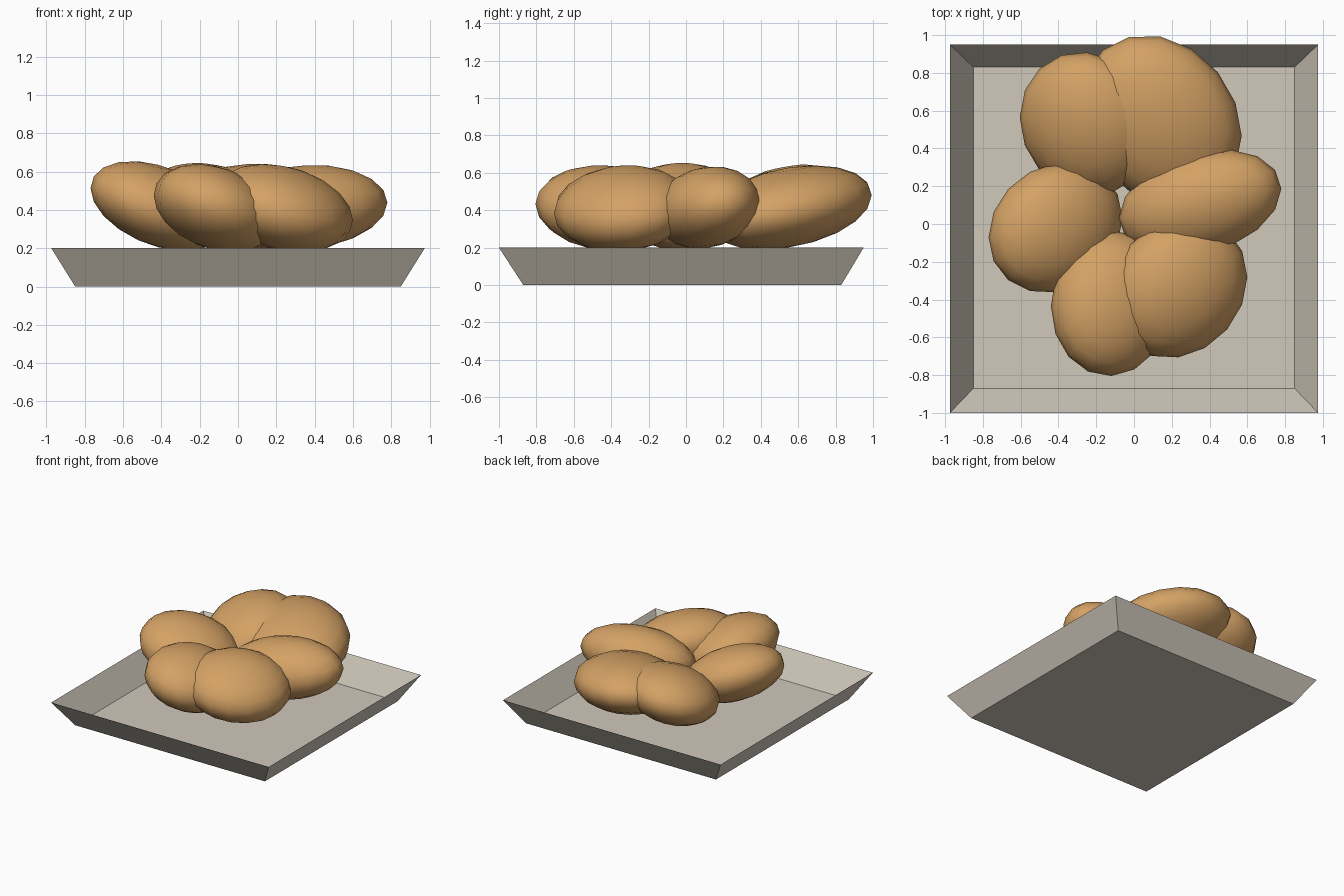
import bpy, bmesh
from math import sqrt
from mathutils import Matrix, Vector

if "Cube" in bpy.data.objects:
    bpy.data.objects.remove(bpy.data.objects["Cube"])


def material(name, rgb):
    m = bpy.data.materials.new(name)
    m.diffuse_color = (*rgb, 1)
    m.use_nodes = True
    m.node_tree.nodes["Principled BSDF"].inputs["Base Color"].default_value = m.diffuse_color
    return m


def add_object(name, bm, mat, smooth):
    bmesh.ops.recalc_face_normals(bm, faces=bm.faces)
    mesh = bpy.data.meshes.new(name)
    for f in bm.faces:
        f.smooth = smooth
    bm.to_mesh(mesh)
    bm.free()
    mesh.materials.append(mat)
    obj = bpy.data.objects.new(name, mesh)
    bpy.context.collection.objects.link(obj)
    return obj


def ellipsoid(half, lean):
    """Matrix turning a unit sphere into a leaning ellipsoid with the given half extents."""
    hx, hy, hz = half
    xy, xz, yz = lean
    b, c = xy / hx, xz / hx
    d = sqrt(hy * hy - b * b)
    e = (yz - b * c) / d
    f = sqrt(hz * hz - c * c - e * e)
    return Matrix(((hx, 0, 0), (b, d, 0), (c, e, f))).to_4x4()


crust = material("crust", (0.66, 0.36, 0.13))
ceramic = material("ceramic", (0.63, 0.58, 0.50))

# Tray: open thin sheet with sloping walls
bm = bmesh.new()
bmesh.ops.create_cube(bm, size=2)
bmesh.ops.delete(bm, geom=[f for f in bm.faces if f.normal.z > 0.5], context='FACES_ONLY')
for v in bm.verts:
    if v.co.z > 0:
        v.co = (v.co.x * 0.975, v.co.y * 0.975 - 0.025, 0.2)
    else:
        v.co = (v.co.x * 0.85, v.co.y * 0.85 - 0.02, 0)
add_object("tray", bm, ceramic, False)

# Buns: centre, half extents, lean (xy, xz, yz)
buns = [
    ("back_left_bun", (-0.25, 0.53, 0.42), (0.355, 0.38, 0.225), (-0.012, 0.01, 0.025)),
    ("back_right_bun", (0.14, 0.55, 0.415), (0.43, 0.45, 0.225), (-0.036, -0.015, 0.031)),
    ("left_bun", (-0.415, -0.02, 0.42), (0.355, 0.345, 0.235), (0.018, -0.033, 0.0)),
    ("right_bun", (0.35, 0.11, 0.415), (0.43, 0.285, 0.22), (0.033, 0.01, 0.009)),
    ("front_right_bun", (0.235, -0.335, 0.41), (0.365, 0.375, 0.23), (0.02, -0.023, 0.007)),
    ("front_left_bun", (-0.12, -0.42, 0.41), (0.32, 0.385, 0.23), (0.005, -0.021, -0.01)),
]
for name, centre, half, lean in buns:
    bm = bmesh.new()
    bmesh.ops.create_uvsphere(bm, u_segments=16, v_segments=10, radius=1)
    bmesh.ops.transform(bm, matrix=ellipsoid(half, lean), verts=bm.verts)
    add_object(name, bm, crust, True).location = Vector(centre)
